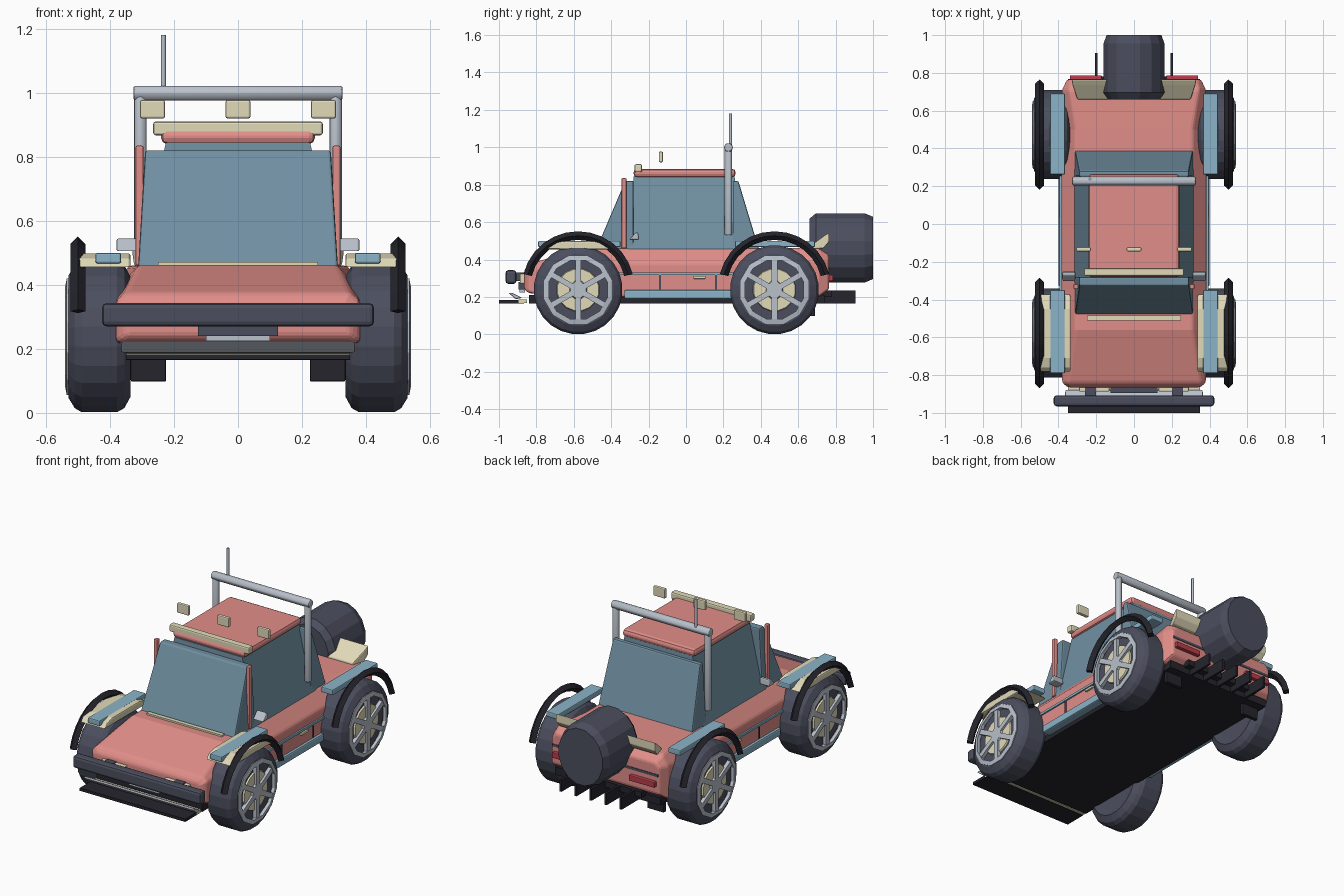
import bpy, bmesh
from math import sin, cos, pi, radians
from mathutils import Vector, Matrix

if "Cube" in bpy.data.objects:
    bpy.data.objects.remove(bpy.data.objects["Cube"])


def material(name, *rgb):
    m = bpy.data.materials.new(name)
    m.diffuse_color = (*[c ** 2.2 for c in rgb], 1)
    m.use_nodes = True
    m.node_tree.nodes["Principled BSDF"].inputs["Base Color"].default_value = m.diffuse_color
    return m


RED = material("coral", .88, .55, .53)
GLASS = material("glass", .44, .56, .63)
DARK = material("rubber", .30, .31, .37)
BLACK = material("black", .16, .16, .19)
BEIGE = material("cream", .88, .85, .72)
BLUE = material("blue", .54, .70, .78)
STEEL = material("steel", .72, .75, .79)
LAMP = material("lamp_red", .72, .25, .30)


def finish(name, bm, mat, bevel=0, seg=2):
    bmesh.ops.recalc_face_normals(bm, faces=bm.faces)
    me = bpy.data.meshes.new(name)
    bm.to_mesh(me)
    bm.free()
    ob = bpy.data.objects.new(name, me)
    bpy.context.collection.objects.link(ob)
    me.materials.append(mat)
    if bevel:
        b = ob.modifiers.new("bevel", "BEVEL")
        b.width, b.segments, b.limit_method = bevel, seg, "ANGLE"
    return ob


def loft(name, rings, mat, bevel=0, seg=2, closed=False):
    # Skin equal-sized rings of points; cap the ends unless closed
    bm = bmesh.new()
    vs = [[bm.verts.new(p) for p in r] for r in rings]
    n = len(vs[0])
    pairs = list(zip(vs, vs[1:])) + ([(vs[-1], vs[0])] if closed else [])
    for a, b in pairs:
        for i in range(n):
            j = (i + 1) % n
            bm.faces.new((a[i], a[j], b[j], b[i]))
    if not closed:
        bm.faces.new(vs[0])
        bm.faces.new(vs[-1])
    return finish(name, bm, mat, bevel, seg)


def box(name, x0, x1, y0, y1, z0, z1, mat, bevel=0, both=False):
    for s in ((1, -1) if both else (1,)):
        rings = [[(s * x, y0, z0), (s * x, y1, z0), (s * x, y1, z1), (s * x, y0, z1)] for x in (x0, x1)]
        loft(name, rings, mat, bevel)


def prism(name, prof, w0, w1, mat, bevel=0):
    # Extrude a (y, z) profile across x, tapering from w0 at the lowest point to w1 at the top
    lo, hi = min(z for _, z in prof), max(z for _, z in prof)
    w = lambda z: w0 + (w1 - w0) * (z - lo) / (hi - lo)
    return loft(name, [[(s * w(z), y, z) for y, z in prof] for s in (-1, 1)], mat, bevel)


def lathe(name, prof, n, centre, mat, axis="x", scale=(1, 1), side=1, closed=False):
    # Revolve (radius, offset) profile around an x or y axis
    rings = []
    for r, t in prof:
        ring = []
        for i in range(n):
            a = 2 * pi * (i + .5) / n
            u, v = r * cos(a) * scale[0], r * sin(a) * scale[1]
            p = (side * t, u, v) if axis == "x" else (u, t, v)
            ring.append(Vector(p) + Vector(centre))
        rings.append(ring)
    return loft(name, rings, mat, closed=closed)


def rod(name, a, b, r, mat, n=12, bevel=0):
    a, b = Vector(a), Vector(b)
    q = (b - a).to_track_quat("Z", "Y")
    ring = [q @ Vector((r * cos(2 * pi * i / n), r * sin(2 * pi * i / n), 0)) for i in range(n)]
    ob = loft(name, [[p + c for p in ring] for c in (a, b)], mat, bevel)
    for f in ob.data.polygons:
        f.use_smooth = len(f.vertices) == 4


# Body shell: (y, floor z, half width, shoulder z, top half width, top z)
shell = [(-.865, .24, .35, .33, .335, .345), (-.84, .22, .38, .35, .35, .375),
         (-.56, .20, .385, .38, .31, .462), (.5, .20, .385, .38, .31, .462),
         (.71, .20, .38, .40, .345, .46), (.765, .24, .355, .40, .33, .425)]
loft("body", [[(-w, y, b), (w, y, b), (w, y, m), (t, y, h), (-t, y, h), (-w, y, m)]
              for y, b, w, m, t, h in shell], RED, .012)
box("underbody", -.35, .35, -.84, .74, .165, .21, BLACK)
prism("rear_seam", [(.74, .345), (.768, .345), (.768, .36), (.74, .36)], .35, .35, DARK)

# Cabin glass
prism("cabin_glass", [(-.31, .455), (.29, .455), (.26, .845), (-.28, .845)], .315, .225, GLASS)
prism("windshield", [(-.48, .455), (-.28, .455), (-.28, .82), (-.325, .82)], .312, .29, GLASS, .008)
prism("rear_window", [(.25, .455), (.39, .455), (.28, .82), (.25, .82)], .312, .29, GLASS, .008)
box("roof", -.24, .24, -.28, .265, .84, .885, RED, .018)
box("cowl_vent", -.25, .25, -.51, -.485, .455, .472, BEIGE)
box("windshield_post", .295, .32, -.345, -.318, .46, .835, RED, .006, True)
for s in (1, -1):
    loft("side_mirror", [[(s * x, -.305, .505), (s * x, -.25, .505), (s * x, -.255, .545), (s * x, -.27, .545)]
                         for x in (.31, .38)], STEEL, .008)

# Roof lights
box("light_bar", -.265, .265, -.275, -.235, .867, .91, BEIGE, .008)
for x in (-.267, 0, .267):
    box("spot_light", x - .039, x + .039, -.145, -.123, .92, .977, BEIGE, .006)

# Roll bar and antenna
for s in (1, -1):
    rod("roll_bar_leg", (s * .305, .227, .53), (s * .305, .227, 1.0), .02, STEEL, bevel=.006)
rod("roll_bar_top", (-.327, .227, .999), (.327, .227, .999), .024, STEEL, bevel=.008)
rod("antenna", (-.233, .238, .99), (-.233, .238, 1.18), .008, STEEL, 8)

# Wheels with rims, spokes, hubs and arches
tyre = [(.15, .34), (.188, .335), (.225, .355), (.238, .378), (.238, .488), (.225, .51),
        (.192, .53), (.175, .53), (.165, .515), (.13, .515)]
for y in (-.577, .473):
    for s in (1, -1):
        c = (0, y, .238)
        lathe("tyre", tyre, 24, c, DARK, side=s)
        lathe("rim_ring", [(.188, .52), (.188, .535), (.162, .54), (.162, .52)], 12, c, STEEL, side=s, closed=True)
        lathe("hub_disc", [(.118, .51), (.112, .524)], 16, c, BEIGE, side=s)
        lathe("hub_cap", [(.052, .52), (.045, .537)], 8, c, STEEL, side=s)
        for k in range(6):
            a = pi / 6 + k * pi / 3
            d, e = Vector((0, cos(a), sin(a))), Vector((0, -sin(a), cos(a)))
            loft("spoke", [[Vector((s * x, y, .238)) + d * r + e * h
                            for x, h in ((.515, -.015), (.537, -.015), (.537, .015), (.515, .015))]
                           for r in (.03, .172)], STEEL)
        arc = []
        for k in range(13):
            a = radians(14 + k * 152 / 12)
            arc.append([(s * (.5 + dx), y + (.278 + dr) * cos(a), .25 + (.278 + dr) * sin(a))
                        for dx, dr in ((.023, 0), (0, .023), (-.023, 0), (0, -.023))])
        loft("wheel_arch", arc, BLACK)
box("front_fender_step", .365, .445, -.79, -.35, .467, .5, BLUE, .006, True)
box("rear_fender_step", .365, .445, .262, .69, .467, .5, BLUE, .006, True)
for s in (1, -1):
    prof = [(-.785, .455), (-.37, .455), (-.40, .482), (-.45, .498), (-.71, .498), (-.76, .482)]
    loft("front_fender", [[(s * x, y, z) for y, z in prof] for x in (.335, .51)], BEIGE, .008)

# Front end: bumper, winch, headlights, guard
box("front_bumper", -.425, .425, -.965, -.907, .27, .343, DARK, .015)
box("bumper_mount", .2, .26, -.91, -.84, .285, .33, DARK, 0, True)
box("winch", -.125, .125, -.895, -.85, .24, .28, DARK)
box("number_plate", -.1, .1, -.89, -.86, .225, .241, STEEL)
box("headlight", .13, .29, -.888, -.855, .27, .325, BEIGE, .006, True)
loft("bumper_guard", [[(x, -.95, .222), (x, -.93, .222), (x, -.875, .195), (x, -.91, .188)]
                      for x in (-.365, .365)], STEEL, .006)
box("guard_trim", -.35, .35, -.895, -.85, .168, .186, BEIGE)
box("skid_plate", -.35, .35, -1.0, -.865, .166, .183, BLACK)

# Sides: sill, trim strip, panel lines, handle
box("side_step", .34, .40, -.33, .27, .19, .237, BLUE, .008, True)
box("trim_strip", .37, .394, -.36, .27, .318, .332, BLUE, 0, True)
for y in (-.14, .16):
    box("panel_line", .37, .39, y - .005, y + .005, .24, .318, DARK, 0, True)
box("door_handle", .38, .397, .04, .105, .297, .312, BEIGE, .003, True)

# Rear: lamps, spoiler, spare wheel, diffuser, mudflaps
box("tail_lamp", .17, .34, .75, .787, .285, .318, LAMP, .005, True)
bm = None
loft("rear_spoiler", [[(-w, y, a), (w, y, a), (w, y, b), (-w, y, b)]
                      for y, w, a, b in ((.66, .30, .455, .47), (.735, .325, .46, .525), (.765, .33, .495, .545))],
     BEIGE, .005)
spare = [(.158, .66), (.187, .695), (.187, .955), (.168, 1.0)]
lathe("spare_wheel", spare, 16, (0, 0, .462), DARK, axis="y", scale=(.88, 1.01))
for k in range(-2, 3):
    box("diffuser_fin", k * .1 - .007, k * .1 + .007, .74, .905, .165, .235, BLACK)
box("diffuser_plate", -.25, .25, .7, .78, .2, .235, BLACK)
box("mudflap", .225, .335, .665, .69, .098, .2, BLACK, .004, True)
